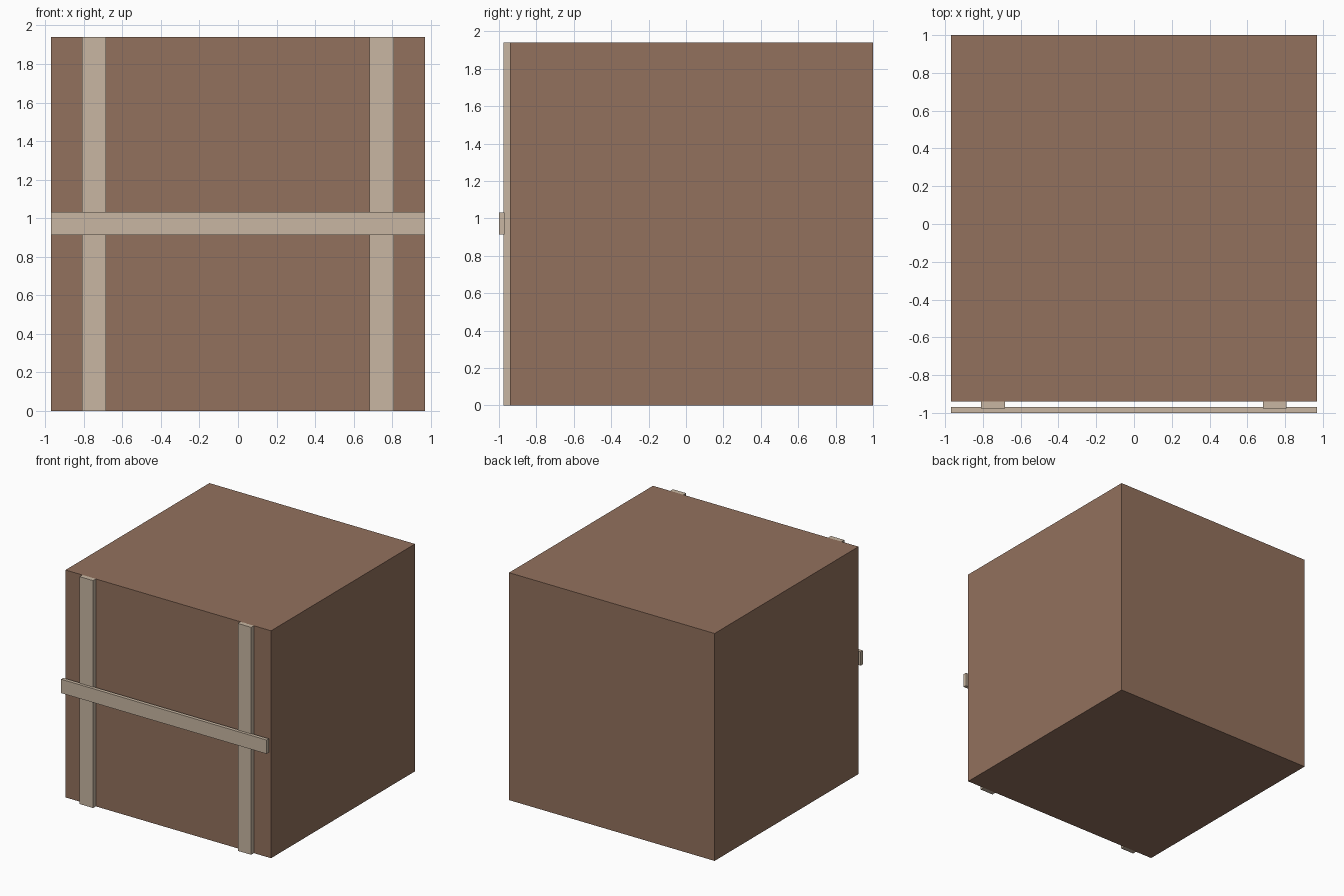
import bpy

if "Cube" in bpy.data.objects:
    bpy.data.objects.remove(bpy.data.objects["Cube"])


def material(name, color):
    m = bpy.data.materials.new(name)
    m.diffuse_color = (*color, 1)
    m.use_nodes = True
    m.node_tree.nodes["Principled BSDF"].inputs["Base Color"].default_value = m.diffuse_color
    return m


def box(name, lo, hi, mat):
    size = [b - a for a, b in zip(lo, hi)]
    mid = [(a + b) / 2 for a, b in zip(lo, hi)]
    bpy.ops.mesh.primitive_cube_add(size=1, location=mid)
    ob = bpy.context.object
    ob.name = name
    ob.scale = size
    bpy.ops.object.transform_apply(location=False, rotation=False, scale=True)
    ob.data.materials.append(mat)
    return ob


brown = material("brown_wood", (0.29, 0.165, 0.11))
pale = material("pale_wood", (0.58, 0.47, 0.36))

# Main crate body
box("crate_body", (-0.97, -0.94, 0), (0.97, 1.0, 1.94), brown)

# Two upright slats on the front
for side, x in (("left", -0.747), ("right", 0.745)):
    box(f"upright_slat_{side}", (x - 0.063, -0.977, 0), (x + 0.063, -0.938, 1.94), pale)

# Cross slat over the uprights
box("cross_slat", (-0.97, -1.0, 0.913), (0.97, -0.97, 1.031), pale)
